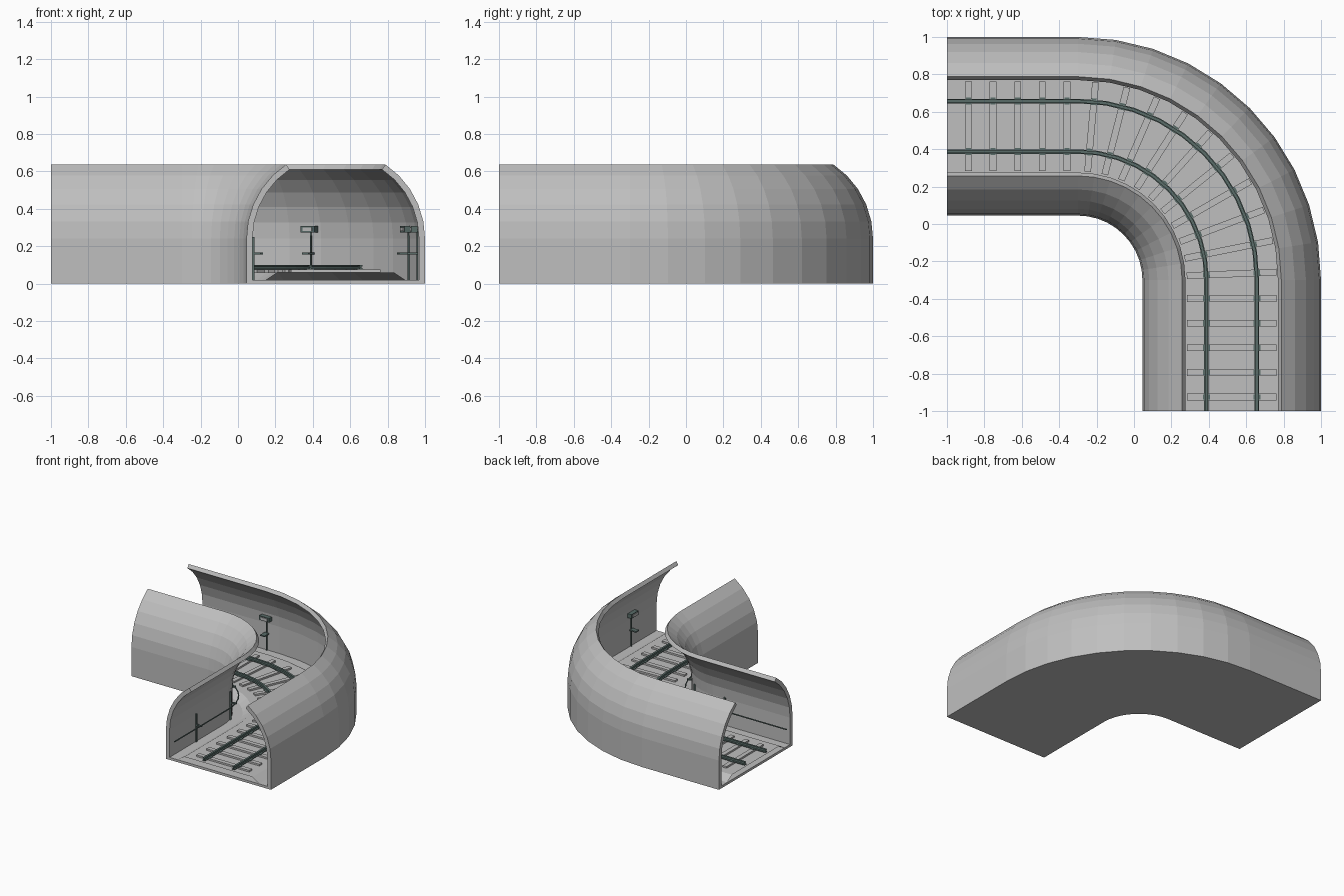
import bpy, bmesh, math
from mathutils import Matrix, Vector

if "Cube" in bpy.data.objects:
    bpy.data.objects.remove(bpy.data.objects["Cube"])

MID = 0.5225          # track centre line offset
STRAIGHT = 0.7        # length of each straight
PIVOT = Vector((-0.3, -0.3, 0))
RADIUS = MID + 0.3
ARC = RADIUS * math.pi / 2
TOTAL = 2 * STRAIGHT + ARC


def material(name, rgb):
    m = bpy.data.materials.new(name)
    m.diffuse_color = (*rgb, 1)
    m.use_nodes = True
    m.node_tree.nodes["Principled BSDF"].inputs["Base Color"].default_value = m.diffuse_color
    return m


CONCRETE = material("concrete grey", (0.52, 0.52, 0.52))
STEEL = material("dark green steel", (0.10, 0.15, 0.14))


def frame(s):
    """Point, travel direction and outward direction at distance s."""
    a = min(max((s - STRAIGHT) / RADIUS, 0), math.pi / 2)
    out = Vector((math.sin(a), math.cos(a), 0))
    along = Vector((math.cos(a), -math.sin(a), 0))
    extra = min(s - STRAIGHT, 0) + max(s - STRAIGHT - ARC, 0)
    return PIVOT + out * RADIUS + along * extra, along, out


STATIONS = [0] + [STRAIGHT + ARC * i / 10 for i in range(11)] + [TOTAL]


def finish(name, bm, mat):
    me = bpy.data.meshes.new(name)
    bm.to_mesh(me)
    bm.free()
    me.materials.append(mat)
    ob = bpy.data.objects.new(name, me)
    bpy.context.collection.objects.link(ob)
    return ob


def sweep(name, profile, mat, closed=True):
    """Carry an (outward, height) profile along the bend."""
    bm = bmesh.new()
    rings = []
    for s in STATIONS:
        p, _, out = frame(s)
        rings.append([bm.verts.new(p + out * d + Vector((0, 0, z))) for d, z in profile])
    n = len(profile)
    for r0, r1 in zip(rings, rings[1:]):
        for j in range(n if closed else n - 1):
            k = (j + 1) % n
            bm.faces.new((r0[j], r1[j], r1[k], r0[k]))
    if closed:
        bm.faces.new(rings[0])
        bm.faces.new(rings[-1])
        bmesh.ops.recalc_face_normals(bm, faces=bm.faces)
    return finish(name, bm, mat)


def boxes(name, items, mat):
    """Boxes given as (s, offset, height), (length, width, height)."""
    bm = bmesh.new()
    for (s, d, z), (l, w, h) in items:
        p, along, out = frame(s)
        c = p + out * d + Vector((0, 0, z))
        rot = Matrix((along, -out, (0, 0, 1))).transposed().to_4x4()
        bmesh.ops.create_cube(bm, size=1, matrix=Matrix.Translation(c) @ rot
                              @ Matrix.Diagonal((l, w, h, 1)))
    return finish(name, bm, mat)


# Curved tunnel walls, open along the crown
def arch(r):
    steps = [math.radians(11.25 * i) for i in range(6)]
    return [(r, 0)] + [(r * math.cos(t), 0.24 + r * math.sin(t)) for t in steps]


half = arch(0.4775) + arch(0.445)[::-1]
sweep("outer_wall", half, CONCRETE)
sweep("inner_wall", [(-d, z) for d, z in half], CONCRETE)

# Floor slab and hollow raised track bed
sweep("floor_slab", [(-0.445, 0), (0.445, 0), (0.445, 0.02), (-0.445, 0.02)], CONCRETE)
sweep("track_bed", [(-0.37, 0.02), (-0.31, 0.06), (0.31, 0.06), (0.37, 0.02)],
      CONCRETE, closed=False)

# Sleepers with rail fastenings
ties = [0.115 + 0.1317 * i for i in range(20)]
boxes("sleepers", [((s, 0, 0.066), (0.036, 0.48, 0.016)) for s in ties], CONCRETE)
boxes("rail_fastenings", [((s, d, 0.076), (0.028, 0.036, 0.006))
                          for s in ties for d in (-0.135, 0.135)], STEEL)

# Rails with foot, web and head
rail = [(0.012, 0.074), (0.012, 0.079), (0.004, 0.082), (0.004, 0.091),
        (0.008, 0.093), (0.008, 0.1)]
rail = rail + [(-d, z) for d, z in reversed(rail)]
for side, name in ((-1, "inner_rail"), (1, "outer_rail")):
    sweep(name, [(d + side * 0.135, z) for d, z in rail], STEEL)

# Service pipe on the inner wall
sweep("service_pipe", [(-0.40 + 0.005 * math.cos(t * math.pi / 3),
                        0.16 + 0.005 * math.sin(t * math.pi / 3)) for t in range(6)], STEEL)

# Wall posts, brackets and lamps
posts = [0.59 + 0.587 * i for i in range(4)]
boxes("inner_posts", [((s, -0.44, 0.135), (0.012, 0.012, 0.23)) for s in posts], STEEL)
boxes("outer_posts", [((s, 0.437, 0.155), (0.006, 0.008, 0.27)) for s in posts], STEEL)
boxes("brackets", [((s, d, 0.16), (0.04 if d > 0 else 0.012, 0.06, 0.01))
                   for s in posts for d in (-0.42, 0.41)], STEEL)
boxes("lamp_housings", [((s, 0.42, 0.29), (0.09, 0.034, 0.034)) for s in posts], STEEL)
boxes("lamp_panels", [((s, 0.401, 0.29), (0.06, 0.006, 0.02)) for s in posts], CONCRETE)
